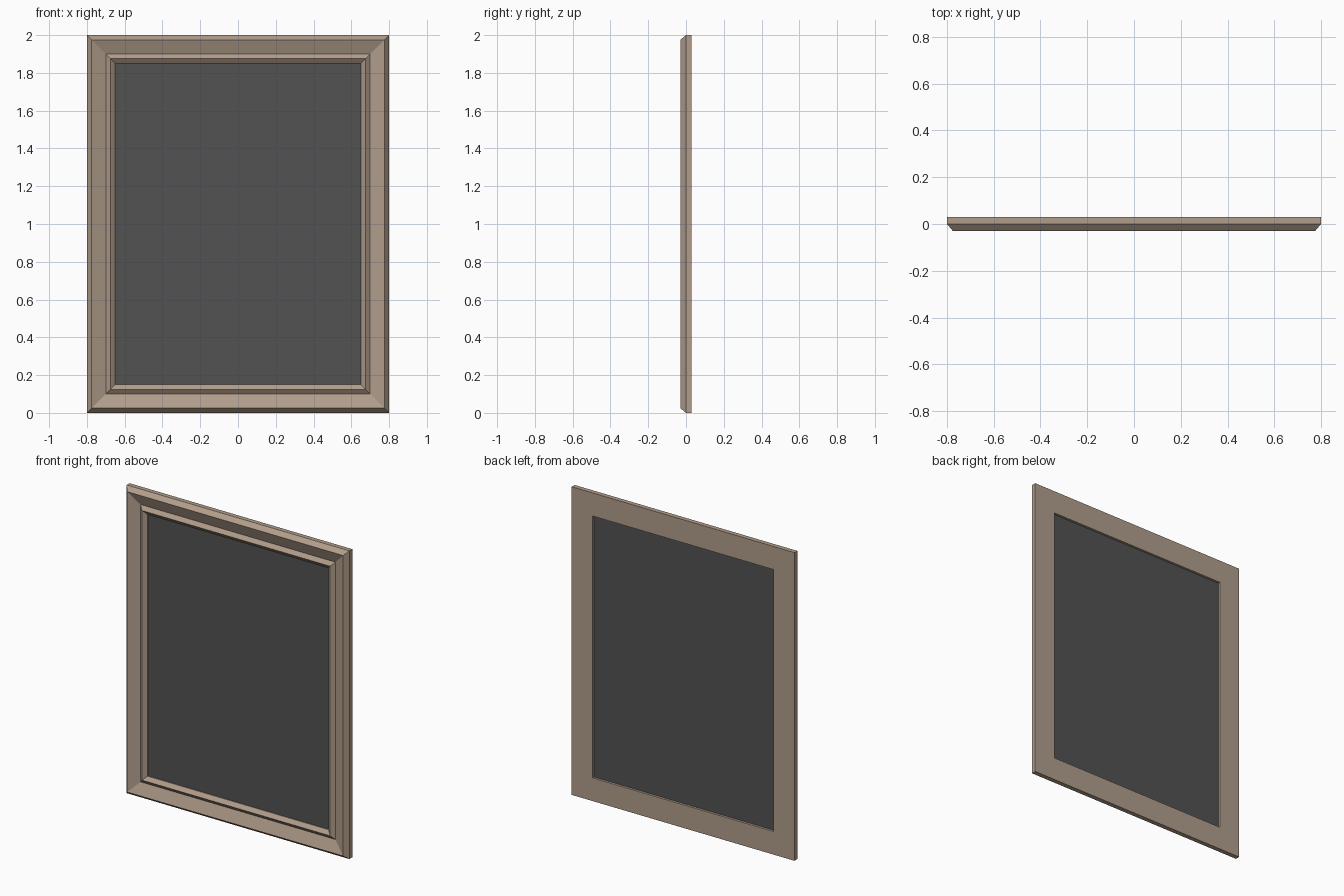
import bpy, bmesh

if "Cube" in bpy.data.objects:
    bpy.data.objects.remove(bpy.data.objects["Cube"])


def material(name, color):
    m = bpy.data.materials.new(name)
    m.diffuse_color = (*color, 1.0)
    m.use_nodes = True
    m.node_tree.nodes["Principled BSDF"].inputs["Base Color"].default_value = m.diffuse_color
    return m


def make_object(name, bm, mat):
    bmesh.ops.recalc_face_normals(bm, faces=bm.faces)
    mesh = bpy.data.meshes.new(name)
    bm.to_mesh(mesh)
    bm.free()
    mesh.materials.append(mat)
    ob = bpy.data.objects.new(name, mesh)
    bpy.context.collection.objects.link(ob)
    return ob


W, H = 0.8, 2.0

# moulding cross-section: (inset from outer edge, y)
profile = [(0.0, 0.03), (0.0, 0.0), (0.025, -0.03), (0.10, 0.0),
           (0.125, -0.02), (0.15, 0.0), (0.15, 0.03)]

# mitred frame: one rectangular ring per profile point, bridged to the next
bm = bmesh.new()
rings = []
for d, y in profile:
    corners = [(-W + d, d), (W - d, d), (W - d, H - d), (-W + d, H - d)]
    rings.append([bm.verts.new((x, y, z)) for x, z in corners])
for i, a in enumerate(rings):
    b = rings[(i + 1) % len(rings)]
    for k in range(4):
        n = (k + 1) % 4
        bm.faces.new((a[k], a[n], b[n], b[k]))
make_object("frame_moulding", bm, material("frame_wood", (0.44, 0.34, 0.26)))

# dark panel filling the opening
bm = bmesh.new()
bmesh.ops.create_cube(bm, size=1.0)
bmesh.ops.scale(bm, vec=(1.30, 0.01, 1.70), verts=bm.verts)
bmesh.ops.translate(bm, vec=(0, 0.01, 1.0), verts=bm.verts)
make_object("panel", bm, material("dark_panel", (0.085, 0.085, 0.085)))
